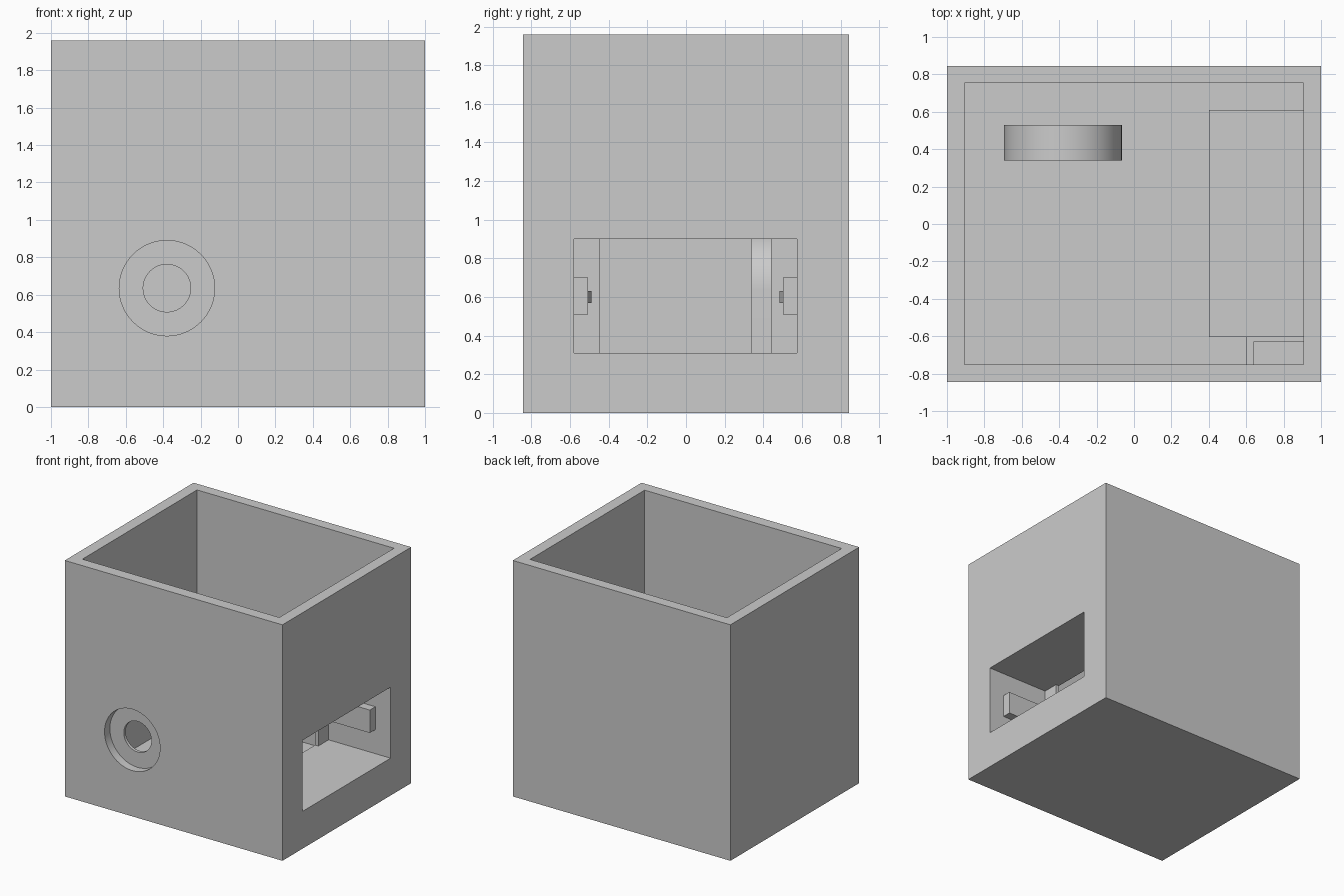
import bpy, bmesh, math

cube = bpy.data.objects.get("Cube")
if cube:
    bpy.data.objects.remove(cube, do_unlink=True)

grey = bpy.data.materials.new("light_grey")
grey.use_nodes = True
colour = (0.6, 0.6, 0.6, 1)
grey.diffuse_color = colour
grey.node_tree.nodes["Principled BSDF"].inputs["Base Color"].default_value = colour


def add_mesh(name, bm):
    bmesh.ops.recalc_face_normals(bm, faces=bm.faces)
    mesh = bpy.data.meshes.new(name)
    bm.to_mesh(mesh)
    bm.free()
    mesh.materials.append(grey)
    ob = bpy.data.objects.new(name, mesh)
    bpy.context.collection.objects.link(ob)
    return ob


def extrude(name, points, vector):
    """Prism made by sweeping a flat outline along a vector."""
    bm = bmesh.new()
    face = bm.faces.new([bm.verts.new(p) for p in points])
    swept = bmesh.ops.extrude_face_region(bm, geom=[face])["geom"]
    bmesh.ops.translate(bm, vec=vector,
                        verts=[v for v in swept if isinstance(v, bmesh.types.BMVert)])
    return add_mesh(name, bm)


def box(name, x, y, z):
    outline = [(x[0], y[0], z[0]), (x[1], y[0], z[0]), (x[1], y[1], z[0]), (x[0], y[1], z[0])]
    return extrude(name, outline, (0, 0, z[1] - z[0]))


def arc(radius, y, turn, count):
    """Points of an arc around the axis shared by the round hole and the upright."""
    return [(HOLE_X + radius * math.cos(turn * i / count), y,
             HOLE_Z + radius * math.sin(turn * i / count)) for i in range(count + 1)]


def smooth(ob):
    bpy.ops.object.select_all(action="DESELECT")
    ob.select_set(True)
    bpy.context.view_layer.objects.active = ob
    bpy.ops.object.shade_smooth_by_angle(angle=math.radians(30))


def cut(ob, cutter):
    mod = ob.modifiers.new("cut", "BOOLEAN")
    mod.operation = "DIFFERENCE"
    mod.solver = "EXACT"
    mod.object = cutter
    bpy.context.view_layer.objects.active = ob
    bpy.ops.object.modifier_apply(modifier=mod.name)
    bpy.data.objects.remove(cutter, do_unlink=True)


HOLE_X, HOLE_Z = -0.38, 0.635
FLOOR, SILL, HEAD = 0.125, 0.31, 0.9
HOUSE_X = 0.4

# Open box with a side window and a stepped round hole in the front
case = box("case", (-1, 1), (-0.845, 0.845), (0, 1.96))
cut(case, box("cavity", (-0.905, 0.905), (-0.75, 0.755), (FLOOR, 2.2)))
cut(case, box("window", (0.8, 1.2), (-0.58, 0.575), (SILL, HEAD)))
for radius, depth in ((0.255, 0.07), (0.127, 0.2)):
    outline = arc(radius, -1, 2 * math.pi, 64)[:-1]
    cut(case, extrude("bore", outline, (0, 0.155 + depth, 0)))
smooth(case)

# Socket housing behind the window: plinth, roof, side walls, rear flanges
box("housing_plinth", (HOUSE_X, 0.91), (-0.605, 0.61), (FLOOR - 0.01, SILL))
box("housing_roof", (HOUSE_X, 0.91), (-0.605, 0.61), (HEAD, HEAD + 0.03))
for side, sign, wall, outer, lip in (("front", 1, -0.58, -0.605, -0.445),
                                     ("back", -1, 0.575, 0.61, 0.44)):
    box("housing_wall_" + side, (HOUSE_X, 0.91), sorted((wall, outer)), (SILL, HEAD))
    box("housing_flange_" + side, (HOUSE_X, 0.43), sorted((wall, lip)), (SILL, HEAD))
    # Snap rail with a wedge-shaped catch
    face = wall + sign * 0.073
    box("snap_rail_" + side, (0.43, 0.86), sorted((wall, face)), (0.51, 0.7))
    extrude("snap_catch_" + side,
            [(0.58, face, 0.57), (0.5, face, 0.57), (0.5, face + sign * 0.018, 0.57)],
            (0, 0, 0.06))

# Small angled duct between the housing and the front wall
box("duct_side", (0.6, 0.64), (-0.755, -0.605), (FLOOR - 0.01, HEAD))
box("duct_back", (0.64, 0.91), (-0.63, -0.605), (FLOOR - 0.01, HEAD))

# Round-topped upright in line with the front hole
top = arc(0.315, 0.34, math.pi, 32)
base = [(HOLE_X + s * 0.315, 0.34, FLOOR - 0.01) for s in (-1, 1)]
smooth(extrude("round_upright", top + base, (0, 0.19, 0)))
